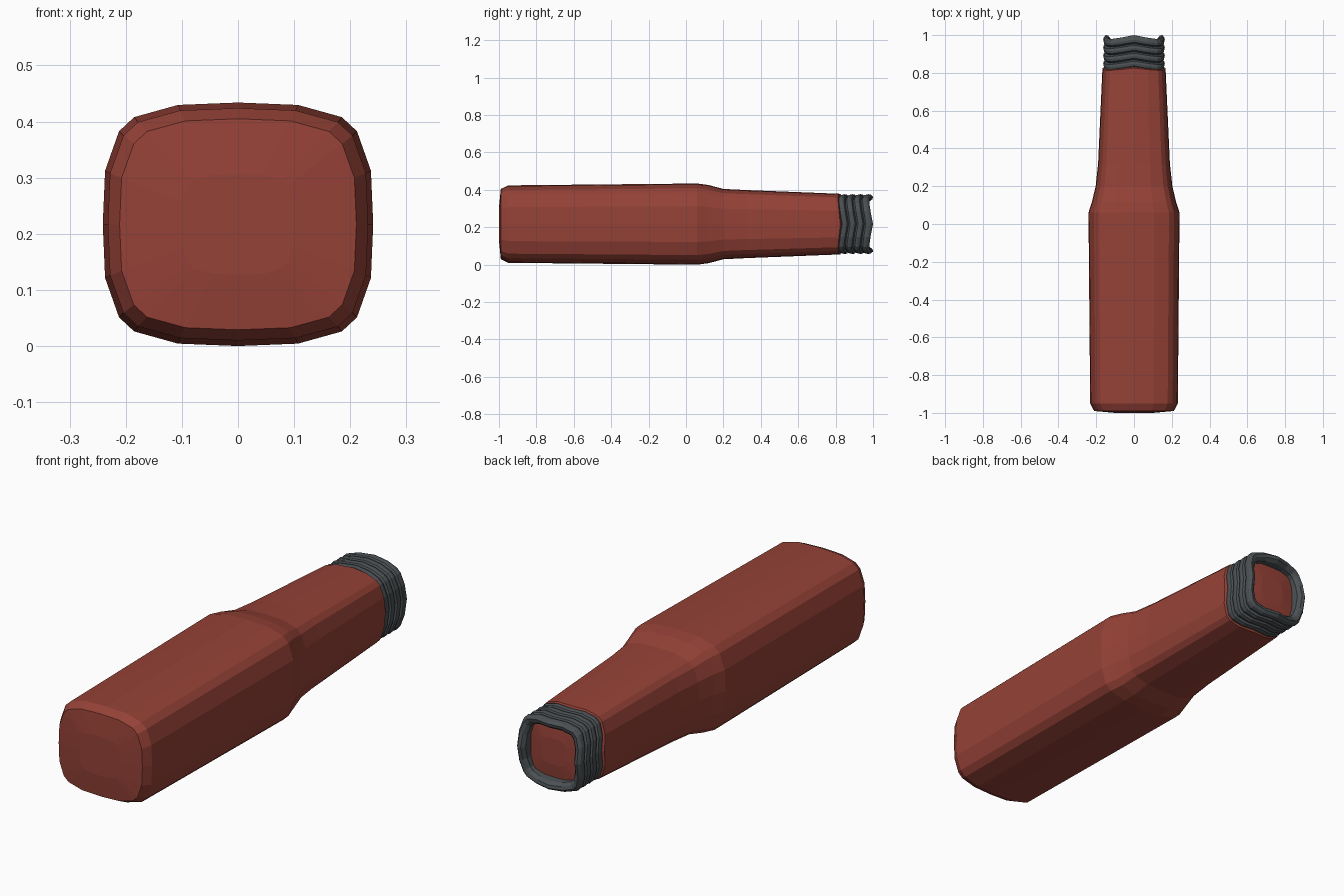
import bpy
import bmesh

cube = bpy.data.objects.get("Cube")
if cube:
    bpy.data.objects.remove(cube)

MID_Z = 0.217

# Rounded-square cross-section: one quadrant, turned into a 20-sided ring
QUAD = [(0, 1), (0.444, 0.98), (0.768, 0.88), (0.88, 0.764), (0.983, 0.44), (1, 0)]
half = QUAD + [(x, -z) for x, z in QUAD[-2::-1]]
SECTION = half + [(-x, z) for x, z in half[-2:0:-1]]


def material(name, rgb):
    m = bpy.data.materials.new(name)
    m.use_nodes = True
    m.diffuse_color = (*rgb, 1)
    bsdf = m.node_tree.nodes["Principled BSDF"]
    bsdf.inputs["Base Color"].default_value = (*rgb, 1)
    bsdf.inputs["Roughness"].default_value = 0.7
    return m


def loft(name, stations, mat, caps=(False, False)):
    """Skin rings along y; each station is (y, half width, half height, corner setback)."""
    bm = bmesh.new()
    rings = []
    for y, rx, rz, wave in stations:
        rings.append([bm.verts.new((u * rx, y - wave * abs(u * v) / 0.68, MID_Z + v * rz))
                      for u, v in SECTION])
    n = len(SECTION)
    for a, b in zip(rings, rings[1:]):
        for i in range(n):
            j = (i + 1) % n
            bm.faces.new((a[i], a[j], b[j], b[i]))
    if caps[0]:
        bm.faces.new(rings[0])
    if caps[1]:
        bm.faces.new(rings[-1])
    bmesh.ops.recalc_face_normals(bm, faces=bm.faces)
    mesh = bpy.data.meshes.new(name)
    bm.to_mesh(mesh)
    bm.free()
    mesh.materials.append(mat)
    obj = bpy.data.objects.new(name, mesh)
    bpy.context.collection.objects.link(obj)
    return obj


red = material("brick red", (0.30, 0.054, 0.038))
grey = material("dark rubber grey", (0.07, 0.08, 0.086))

# Main body: slightly domed front, wide grip, shoulder and tapered neck
loft("body", [
    (-1.0, 0.10, 0.09, 0),
    (-0.99, 0.211, 0.188, 0),
    (-0.95, 0.232, 0.207, 0),
    (0.06, 0.241, 0.217, 0),
    (0.12, 0.222, 0.209, 0),
    (0.20, 0.203, 0.188, 0),
    (0.32, 0.19, 0.182, 0),
    (0.825, 0.167, 0.162, 0.012),
    (0.835, 0.150, 0.147, 0.012),
], red, caps=(True, False))

# Ribbed sleeve: repeated rounded ridges, then a rolled rim and inner wall
ribs = []
PITCH, COUNT = 0.042, 4
for k in range(COUNT):
    y = 0.828 + k * PITCH
    ribs += [(y, 0.148, 0.145, 0.018), (y + 0.008, 0.160, 0.157, 0.018),
             (y + 0.021, 0.163, 0.160, 0.018), (y + 0.034, 0.160, 0.157, 0.018)]
ribs += [(1.0, 0.150, 0.147, 0.02), (0.997, 0.136, 0.133, 0.02),
         (0.98, 0.123, 0.121, 0.015), (0.93, 0.120, 0.118, 0)]
loft("ribbed_sleeve", ribs, grey)

# Closed inner end of the neck, seen inside the sleeve opening
loft("neck_plug", [
    (0.84, 0.122, 0.120, 0),
    (0.945, 0.122, 0.120, 0),
    (0.952, 0.06, 0.06, 0),
], red, caps=(True, True))
